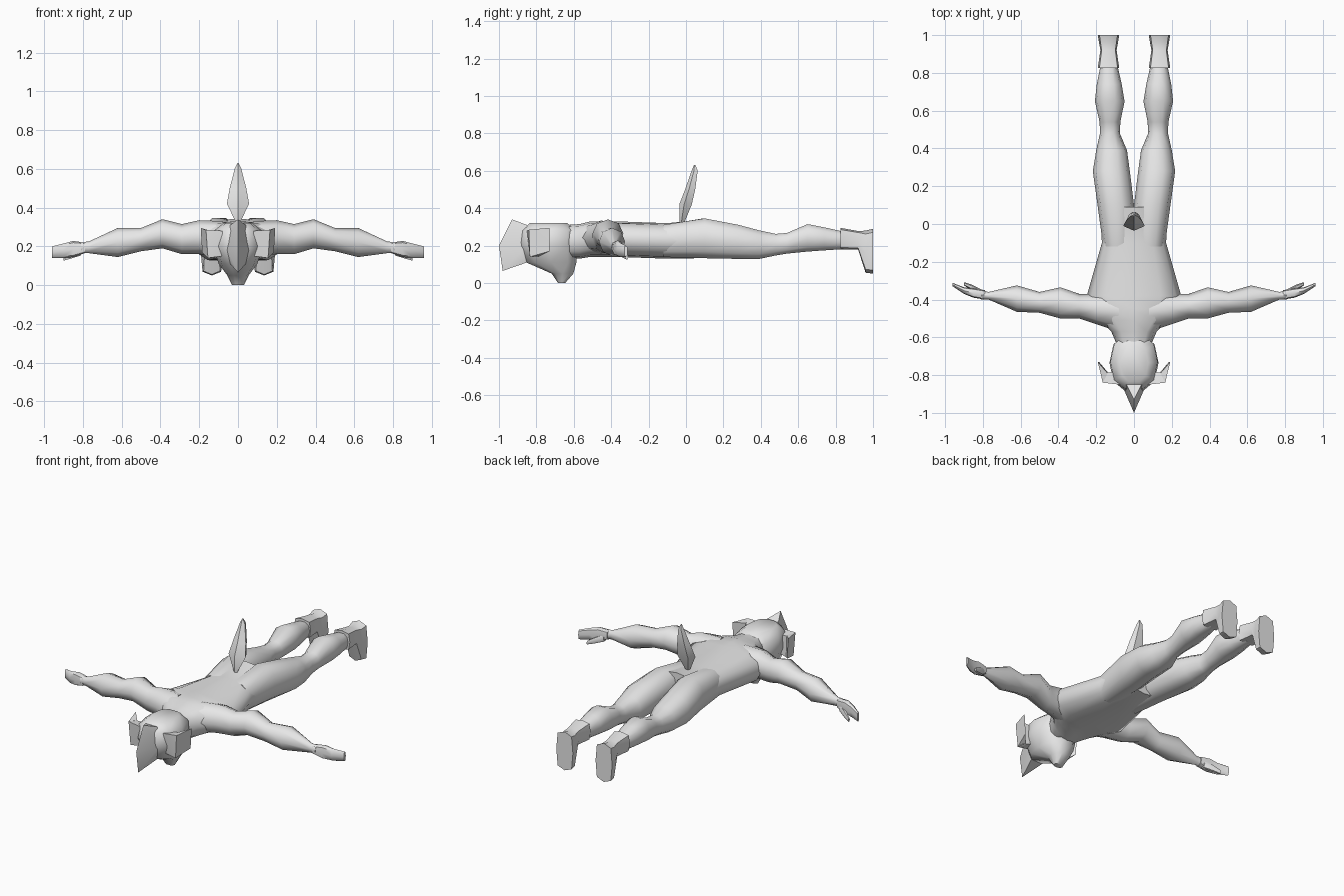
import bpy, bmesh, math
from mathutils import Vector

grey = bpy.data.materials.new("light_grey")
grey.diffuse_color = (0.8, 0.8, 0.8, 1)


def finish(name, bm, angle=50):
    bmesh.ops.recalc_face_normals(bm, faces=bm.faces)
    me = bpy.data.meshes.new(name)
    bm.to_mesh(me)
    bm.free()
    me.materials.append(grey)
    ob = bpy.data.objects.new(name, me)
    bpy.context.collection.objects.link(ob)
    bpy.ops.object.select_all(action='DESELECT')
    ob.select_set(True)
    bpy.context.view_layer.objects.active = ob
    bpy.ops.object.shade_smooth_by_angle(angle=math.radians(angle))
    return ob


def loft(name, axis, rings, sides=8, power=1.0, side=1, start=0.0, angle=50):
    """Rings are (position, min_a, max_a, min_b, max_b) across the other two axes."""
    bm = bmesh.new()
    loops = []
    for p, a0, a1, b0, b1 in rings:
        loop = []
        for i in range(sides):
            t = start + 2 * math.pi * i / sides
            c, s = math.cos(t), math.sin(t)
            a = (a0 + a1) / 2 + (a1 - a0) / 2 * math.copysign(abs(c) ** power, c)
            b = (b0 + b1) / 2 + (b1 - b0) / 2 * math.copysign(abs(s) ** power, s)
            co = {'x': (p, a, b), 'y': (a, p, b), 'z': (a, b, p)}[axis]
            loop.append(bm.verts.new((co[0] * side, co[1], co[2])))
        loops.append(loop)
    for l0, l1 in zip(loops, loops[1:]):
        for i in range(sides):
            j = (i + 1) % sides
            bm.faces.new((l0[i], l0[j], l1[j], l1[i]))
    bm.faces.new(loops[0])
    bm.faces.new(loops[-1])
    return finish(name, bm, angle)


def hull(name, points, side=1):
    bm = bmesh.new()
    for x, y, z in points:
        bm.verts.new((x * side, y, z))
    bmesh.ops.convex_hull(bm, input=bm.verts)
    return finish(name, bm, 35)


# Torso from neck to hips
loft("torso", 'y', [
    (-0.64, -0.09, 0.09, 0.13, 0.31), (-0.57, -0.12, 0.12, 0.13, 0.315),
    (-0.51, -0.18, 0.18, 0.14, 0.33), (-0.45, -0.22, 0.22, 0.14, 0.33),
    (-0.38, -0.25, 0.25, 0.14, 0.33), (-0.10, -0.17, 0.17, 0.13, 0.32),
    (0.00, -0.175, 0.175, 0.13, 0.33), (0.09, -0.17, 0.17, 0.135, 0.345)],
    sides=12, power=0.8)

# Head with the muzzle pointing down
loft("head", 'z', [
    (0.00, -0.03, 0.03, -0.685, -0.645), (0.05, -0.055, 0.055, -0.72, -0.60),
    (0.11, -0.10, 0.10, -0.86, -0.58), (0.20, -0.13, 0.13, -0.89, -0.58),
    (0.28, -0.125, 0.125, -0.88, -0.58), (0.32, -0.075, 0.075, -0.84, -0.63)],
    sides=10, power=0.85)

# Pointed crest on the crown
hull("crest", [(0, -0.93, 0.34), (0, -1.0, 0.20), (0, -0.98, 0.065)] +
     [(s * x, -0.85, z) for s in (-1, 1)
      for x, z in ((0.04, 0.31), (0.065, 0.20), (0.04, 0.11))])

# Upright tail
loft("tail", 'z', [
    (0.325, -0.012, 0.012, -0.035, -0.005), (0.42, -0.06, 0.06, -0.036, 0.038),
    (0.50, -0.045, 0.045, -0.005, 0.055), (0.60, -0.018, 0.018, 0.03, 0.066),
    (0.63, -0.003, 0.003, 0.042, 0.052)], sides=5, start=-math.pi / 2, angle=40)

for s, tag in ((1, "right"), (-1, "left")):
    # Curved ear: cheek side and swept outer tip
    hull(tag + "_ear_base", [(0.08, -0.85, 0.28), (0.08, -0.83, 0.15),
                             (0.165, -0.84, 0.285), (0.155, -0.835, 0.14),
                             (0.09, -0.78, 0.27), (0.09, -0.78, 0.16),
                             (0.16, -0.79, 0.28), (0.15, -0.79, 0.14)], s)
    hull(tag + "_ear_tip", [(0.165, -0.84, 0.285), (0.155, -0.835, 0.14),
                            (0.14, -0.79, 0.28), (0.135, -0.79, 0.14),
                            (0.192, -0.73, 0.295), (0.185, -0.73, 0.17)], s)

    # Muscular arm
    loft(tag + "_arm", 'x', [
        (0.08, -0.57, -0.36, 0.15, 0.33), (0.20, -0.53, -0.37, 0.16, 0.335),
        (0.29, -0.50, -0.37, 0.16, 0.315), (0.39, -0.50, -0.335, 0.19, 0.34),
        (0.50, -0.47, -0.36, 0.175, 0.295), (0.62, -0.465, -0.325, 0.145, 0.295),
        (0.77, -0.40, -0.36, 0.165, 0.225), (0.81, -0.40, -0.35, 0.165, 0.222)],
        sides=8, side=s)
    # Hand with grouped fingers and a thumb
    loft(tag + "_hand", 'x', [
        (0.79, -0.40, -0.35, 0.165, 0.22), (0.85, -0.39, -0.34, 0.145, 0.228),
        (0.90, -0.37, -0.335, 0.14, 0.215), (0.96, -0.33, -0.312, 0.14, 0.20)],
        sides=8, power=0.7, side=s)
    loft(tag + "_thumb", 'x', [
        (0.81, -0.375, -0.345, 0.15, 0.20), (0.86, -0.35, -0.32, 0.135, 0.175),
        (0.90, -0.325, -0.308, 0.125, 0.15)], sides=6, side=s)

    # Thigh, knee and calf
    loft(tag + "_leg", 'y', [
        (-0.12, 0.0, 0.163, 0.135, 0.315), (0.10, 0.0, 0.193, 0.128, 0.35),
        (0.28, 0.022, 0.218, 0.125, 0.315), (0.39, 0.037, 0.20, 0.125, 0.285),
        (0.48, 0.075, 0.18, 0.145, 0.265), (0.54, 0.072, 0.182, 0.155, 0.27),
        (0.65, 0.05, 0.207, 0.165, 0.318), (0.74, 0.065, 0.197, 0.172, 0.30),
        (0.85, 0.09, 0.175, 0.18, 0.275)], sides=10, power=0.85, side=s)

    # Boot with its toe pointing down
    loft(tag + "_boot", 'y', [
        (0.825, 0.078, 0.192, 0.18, 0.295), (0.92, 0.092, 0.178, 0.18, 0.278),
        (0.96, 0.085, 0.185, 0.055, 0.28), (1.0, 0.078, 0.192, 0.05, 0.29)],
        sides=8, power=0.5, side=s)
